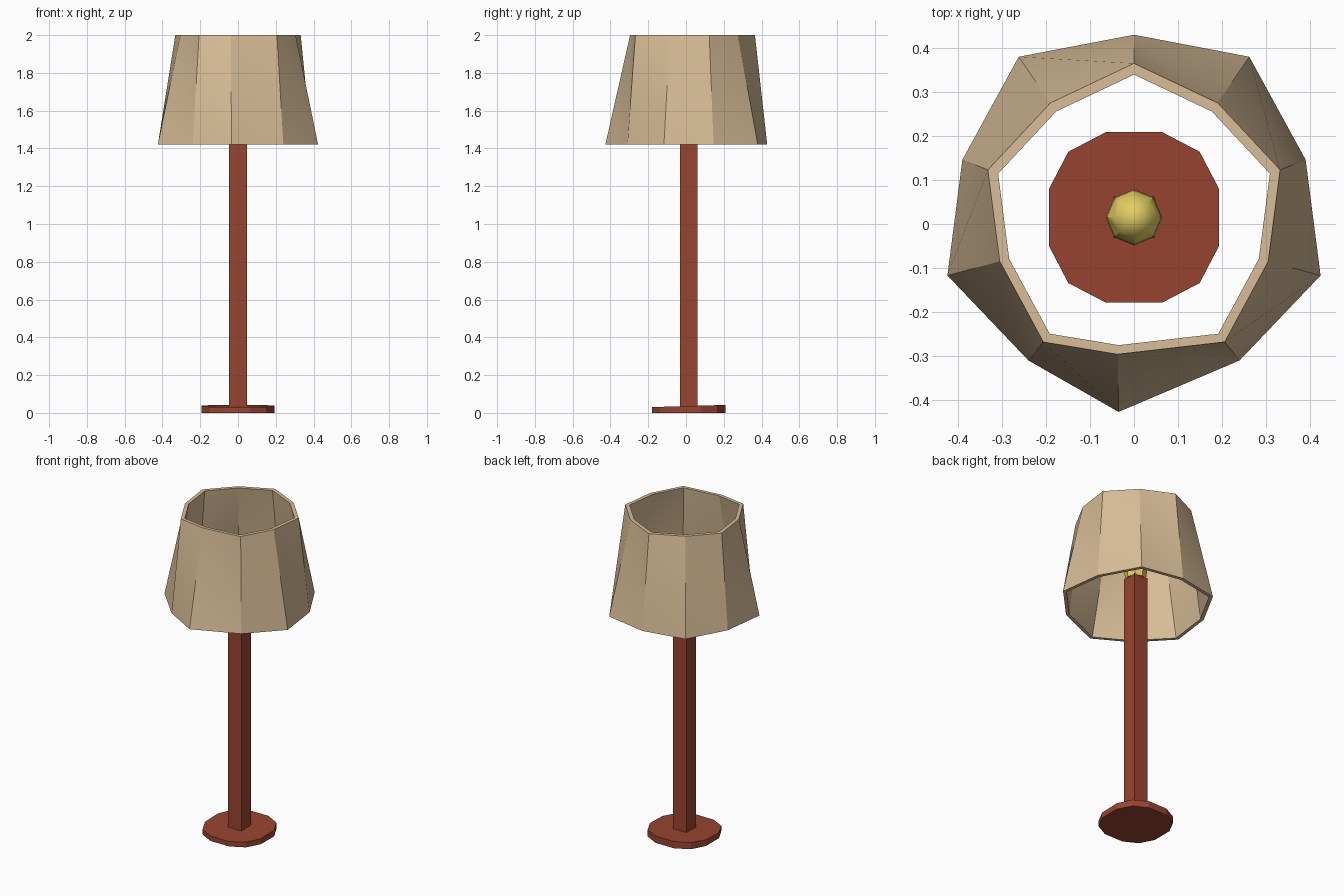
import bpy, bmesh, math

if "Cube" in bpy.data.objects:
    bpy.data.objects.remove(bpy.data.objects["Cube"])


def material(name, rgb):
    m = bpy.data.materials.new(name)
    lin = [((c / 255 + 0.055) / 1.055) ** 2.4 for c in rgb]
    m.diffuse_color = (*lin, 1)
    m.use_nodes = True
    m.node_tree.nodes["Principled BSDF"].inputs["Base Color"].default_value = m.diffuse_color
    return m


WOOD = material("red_brown_wood", (152, 69, 48))
CLOTH = material("tan_cloth", (216, 189, 151))
GLOW = material("yellow_bulb", (226, 206, 98))


def make(name, verts, faces, mat, smooth=None):
    me = bpy.data.meshes.new(name)
    me.from_pydata(verts, [], faces)
    bm = bmesh.new()
    bm.from_mesh(me)
    bmesh.ops.recalc_face_normals(bm, faces=bm.faces)
    bm.to_mesh(me)
    bm.free()
    ob = bpy.data.objects.new(name, me)
    bpy.context.collection.objects.link(ob)
    me.materials.append(mat)
    if smooth:
        bpy.ops.object.select_all(action='DESELECT')
        ob.select_set(True)
        bpy.context.view_layer.objects.active = ob
        bpy.ops.object.shade_smooth_by_angle(angle=math.radians(smooth))
    return ob


def loft(rings, closed=False):
    """Join equal rings; either cap both ends or close back to the first."""
    n = len(rings[0])
    verts = [p for r in rings for p in r]
    faces = []
    count = len(rings) if closed else len(rings) - 1
    for k in range(count):
        a, b = k * n, ((k + 1) % len(rings)) * n
        for i in range(n):
            j = (i + 1) % n
            faces.append((a + i, a + j, b + j, b + i))
    if not closed:
        faces += [tuple(range(n)), tuple(range(len(verts) - n, len(verts)))]
    return verts, faces


CY = 0.015  # stem and foot sit slightly behind the centre

# foot: twelve-sided disc, top tilted slightly up toward the back
foot = []
for q in range(4):
    for deg, r in ((18.3, 0.204), (45, 0.211), (71.7, 0.204)):
        a = math.radians(deg + 90 * q)
        foot.append((r * math.cos(a), CY + r * math.sin(a)))
make("foot", *loft([[(x, y, 0) for x, y in foot],
                    [(x, y, 0.036 + 0.03 * y) for x, y in foot]]), WOOD)

# stem: square post
h = 0.047
sq = [(-h, CY - h), (h, CY - h), (h, CY + h), (-h, CY + h)]
make("stem", *loft([[(x, y, z) for x, y in sq] for z in (0.02, 1.6)]), WOOD)

# bulb: eight-sided, rounded top
profile = [(0.058, 1.595), (0.064, 1.64), (0.062, 1.69), (0.045, 1.735), (0.018, 1.755)]
make("bulb", *loft([[(r * math.cos(k * math.pi / 4), CY + r * math.sin(k * math.pi / 4), z)
                     for k in range(8)] for r, z in profile]), GLOW, 40)

# shade: hand-shaped ten-sided hollow drum, twisted side faces split into triangles
bottom = [(0, 0.43), (0.262, 0.38), (0.39, 0.146), (0.424, -0.117), (0.24, -0.31),
          (-0.035, -0.427), (-0.24, -0.31), (-0.424, -0.117), (-0.39, 0.146), (-0.262, 0.38)]
top = [(0, 0.365), (0.19, 0.275), (0.332, 0.123), (0.305, -0.085), (0.206, -0.268),
       (-0.037, -0.296), (-0.206, -0.268), (-0.305, -0.085), (-0.332, 0.123), (-0.19, 0.275)]


def ring(pts, s, z):
    return [(x * s, y * s, z) for x, y in pts]


rings = [ring(bottom, 1, 1.42), ring(top, 1, 2), ring(top, 0.93, 2), ring(bottom, 0.95, 1.42)]
verts = [p for r in rings for p in r]
faces = []
for i in range(10):
    j = (i + 1) % 10
    for b, t in ((0, 10), (30, 20)):            # outer and inner walls
        faces += [(b + i, t + i, t + j), (b + i, t + j, b + j)]
    faces += [(10 + i, 20 + i, 20 + j, 10 + j),  # top rim
              (i, j, 30 + j, 30 + i)]            # bottom rim
make("lampshade", verts, faces, CLOTH, 30)
